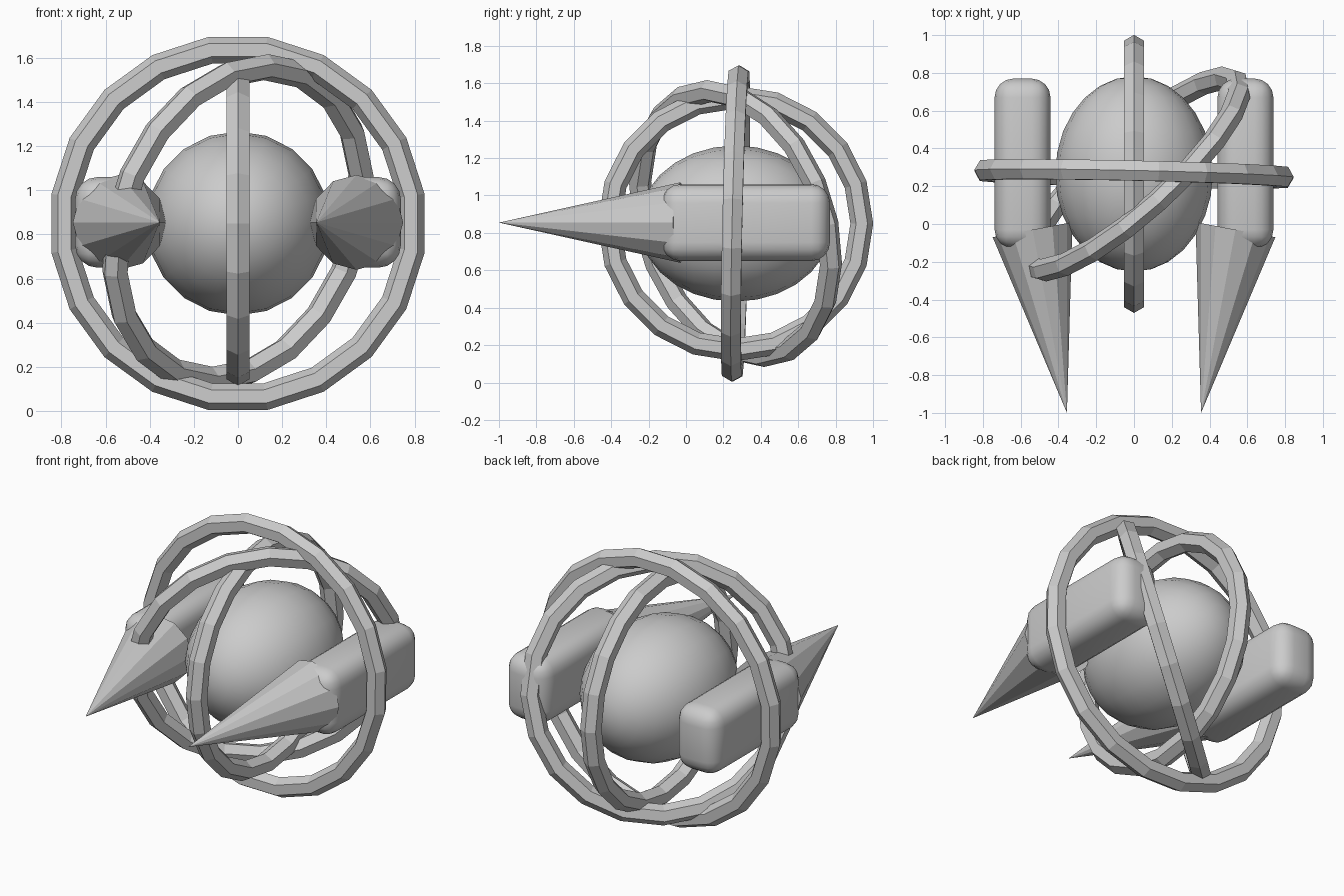
import bpy
from math import radians, sin, cos
from mathutils import Vector, Matrix

if "Cube" in bpy.data.objects:
    bpy.data.objects.remove(bpy.data.objects["Cube"])

CENTRE = Vector((0, 0.265, 0.85))


def smooth(angle):
    bpy.ops.object.shade_smooth_by_angle(angle=radians(angle))


# Hexagonal-section hoop lying in the plane with the given normal
def hoop(name, major, normal, start, phase):
    n = Vector(normal).normalized()
    u = Vector(start)
    u = (u - n * u.dot(n)).normalized()
    v = n.cross(u)
    frame = Matrix((u, v, n)).transposed().to_4x4()
    bpy.ops.mesh.primitive_torus_add(major_segments=20, minor_segments=6,
                                     major_radius=major, minor_radius=0.061)
    ob = bpy.context.object
    ob.name = name
    ob.matrix_world = (Matrix.Translation(CENTRE) @ frame
                       @ Matrix.Rotation(radians(phase), 4, 'Z'))


# Central hull, stretched front to back
bpy.ops.mesh.primitive_uv_sphere_add(segments=20, ring_count=14, radius=1, location=CENTRE,
                                     rotation=(radians(90), 0, 0))
hull = bpy.context.object
hull.name = "central_hull"
hull.scale = (0.417, 0.417, 0.517)
smooth(60)

# Three nested hoops
hoop("outer_hoop", 0.795, (0.022, 1, -0.022), (1, 0, 0), 9)
hoop("inner_hoop", 0.675, (1, 0, 0), (0, 1, 0), 0)
a, t = radians(42), radians(15)
hoop("tilted_hoop", 0.733, (sin(a) * cos(t), -cos(a) * cos(t), -sin(t)),
     (cos(a), sin(a), 0), 0)

# Side pods with pointed noses
for side, s in (("left", -1), ("right", 1)):
    y0, y1 = -0.13, 0.77
    bpy.ops.mesh.primitive_cube_add(size=1, location=(s * 0.59, (y0 + y1) / 2, 0.855))
    pod = bpy.context.object
    pod.name = side + "_pod"
    pod.scale = (0.296, y1 - y0, 0.41)
    bpy.ops.object.transform_apply(location=False, rotation=False, scale=True)
    bev = pod.modifiers.new("round", 'BEVEL')
    bev.width = 0.1
    bev.segments = 4
    bpy.ops.object.modifier_apply(modifier=bev.name)
    smooth(40)

    base, tip = Vector((s * 0.537, -0.03, 0.855)), Vector((s * 0.355, -1.0, 0.855))
    axis = tip - base
    bpy.ops.mesh.primitive_cone_add(vertices=12, radius1=0.215, radius2=0,
                                    depth=axis.length, location=(base + tip) / 2)
    nose = bpy.context.object
    nose.name = side + "_nose_cone"
    nose.rotation_euler = axis.to_track_quat('Z', 'Y').to_euler()
